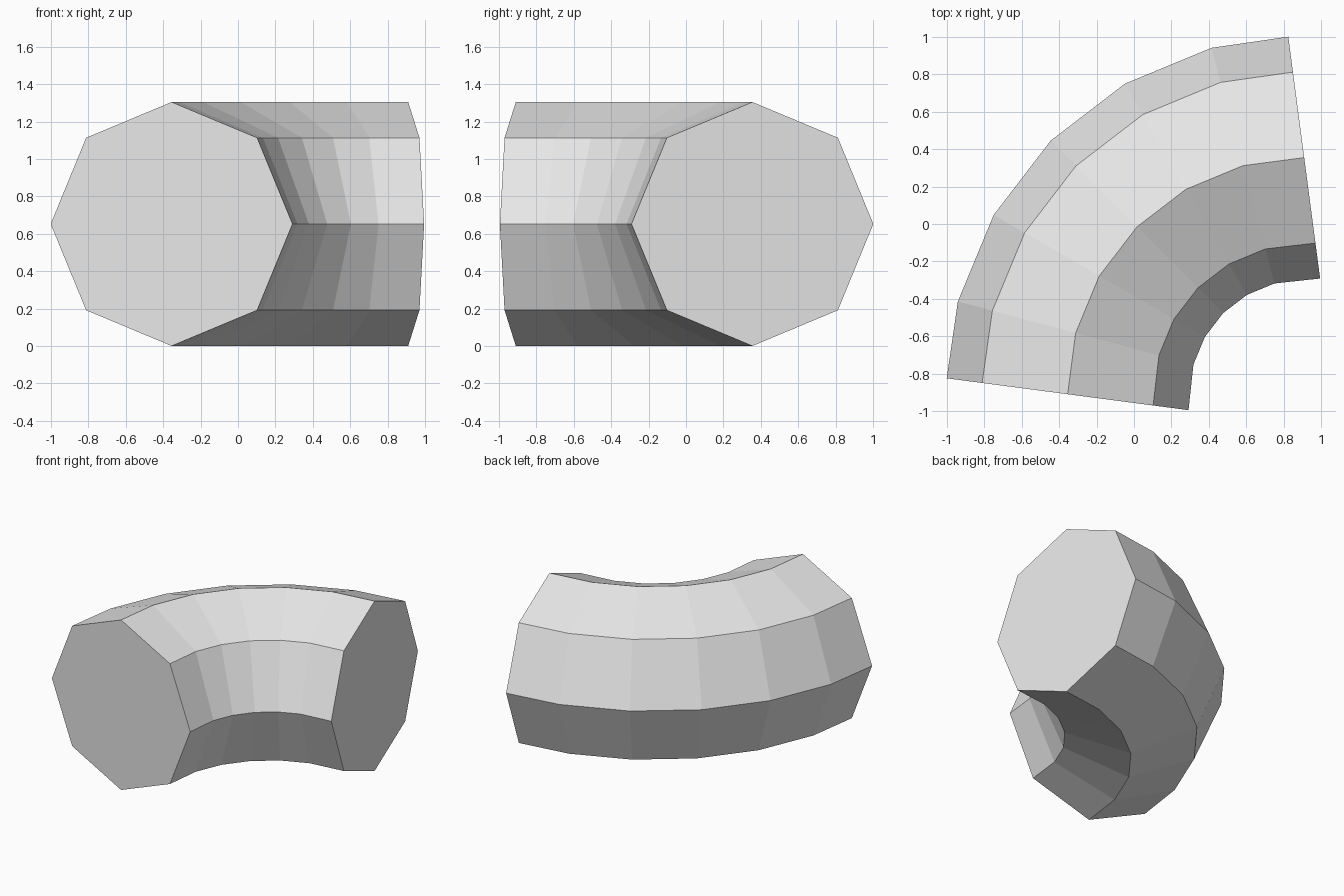
import bpy, bmesh
from math import cos, sin, pi, radians

if "Cube" in bpy.data.objects:
    bpy.data.objects.remove(bpy.data.objects["Cube"])

SIDES, STEPS = 8, 6          # octagonal section, six bend segments
TUBE, BEND = 0.652, 1.265    # section radius, bend radius
CENTRE = 0.91                # bend pivot at (CENTRE, -CENTRE)

grey = bpy.data.materials.new("plain grey")
grey.diffuse_color = (0.8, 0.8, 0.8, 1)
grey.use_nodes = True
grey.node_tree.nodes["Principled BSDF"].inputs["Base Color"].default_value = grey.diffuse_color

bm = bmesh.new()

# Octagonal rings along a quarter-circle path; end rings square to their chord
rings = []
for i in range(STEPS + 1):
    a = radians(90 * i / STEPS)
    tilt = min(max(a, radians(7.5)), radians(82.5))
    px, py = CENTRE - BEND * cos(a), -CENTRE + BEND * sin(a)
    ring = []
    for k in range(SIDES):
        t = 2 * pi * k / SIDES
        out, up = TUBE * cos(t), TUBE * sin(t)
        ring.append(bm.verts.new((px - out * cos(tilt), py + out * sin(tilt), TUBE + up)))
    rings.append(ring)

# Wall panels
for r0, r1 in zip(rings, rings[1:]):
    for k in range(SIDES):
        n = (k + 1) % SIDES
        bm.faces.new((r0[k], r0[n], r1[n], r1[k]))

# End caps
bm.faces.new(rings[0])
bm.faces.new(rings[-1])
bmesh.ops.recalc_face_normals(bm, faces=bm.faces)

mesh = bpy.data.meshes.new("pipe_elbow")
bm.to_mesh(mesh)
bm.free()
mesh.materials.append(grey)
elbow = bpy.data.objects.new("pipe_elbow", mesh)
bpy.context.collection.objects.link(elbow)
